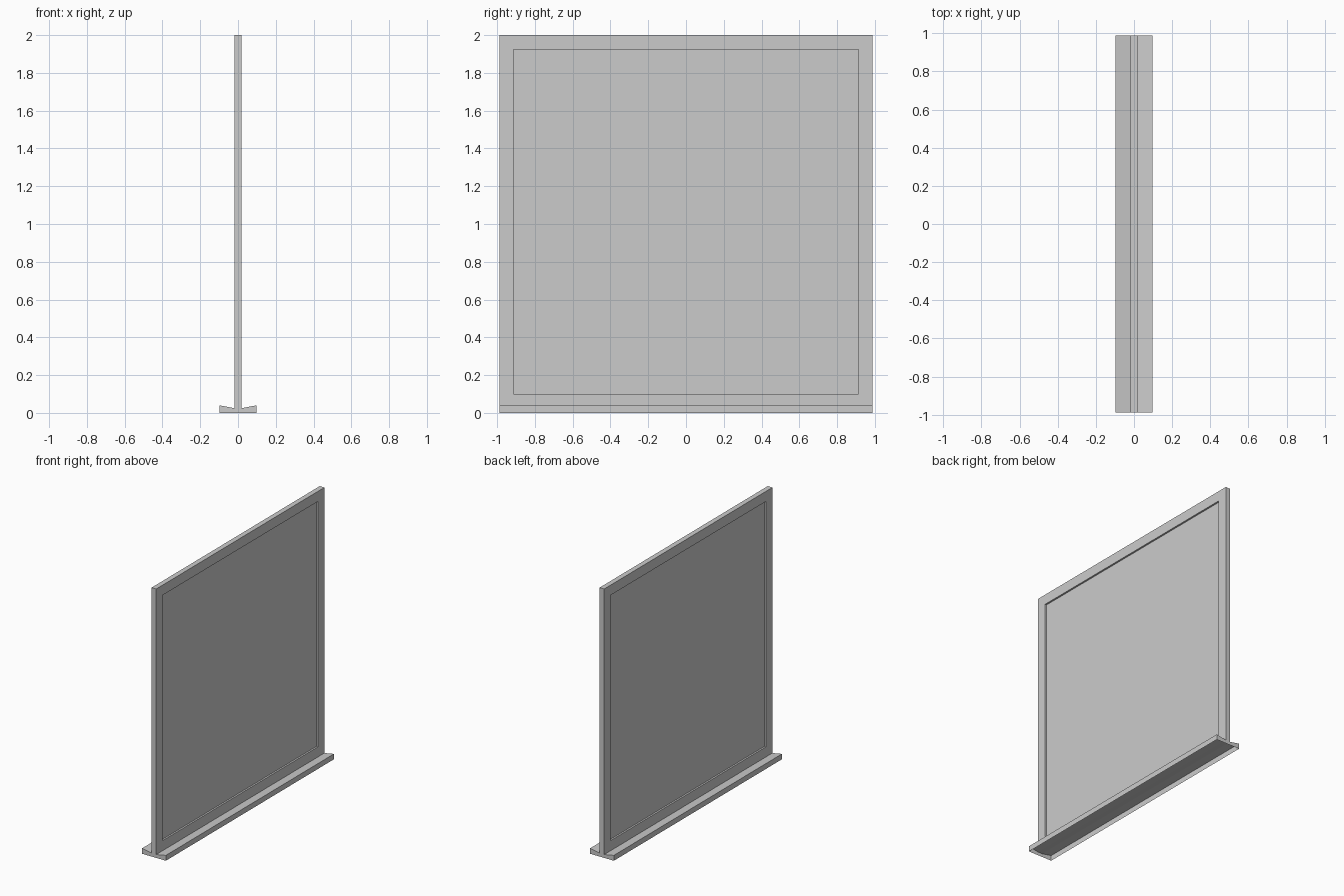
import bpy
import bmesh

cube = bpy.data.objects.get("Cube")
if cube:
    bpy.data.objects.remove(cube, do_unlink=True)

grey = bpy.data.materials.new("light_grey")
grey.use_nodes = True
colour = (0.6, 0.6, 0.6, 1)
grey.diffuse_color = colour
grey.node_tree.nodes["Principled BSDF"].inputs["Base Color"].default_value = colour

HALF = 0.988      # half length along y
THICK = 0.019     # half thickness of the screen
VALLEY = 0.025    # height where the screen meets the base


def finish(name, bm):
    mesh = bpy.data.meshes.new(name)
    bm.to_mesh(mesh)
    bm.free()
    mesh.materials.append(grey)
    obj = bpy.data.objects.new(name, mesh)
    bpy.context.collection.objects.link(obj)
    return obj


# Screen: a thin slab with a recessed pane on both broad sides
bm = bmesh.new()
bmesh.ops.create_cube(bm, size=1)
for v in bm.verts:
    v.co.x *= 2 * THICK
    v.co.y *= 2 * HALF
    v.co.z = 2 if v.co.z > 0 else VALLEY
for face in [f for f in bm.faces if abs(f.normal.x) > 0.9]:
    side = 1 if face.normal.x > 0 else -1
    bmesh.ops.inset_region(bm, faces=[face], thickness=0.106)
    bmesh.ops.inset_region(bm, faces=[face], thickness=0)
    for v in face.verts:
        v.co.x = side * (THICK - 0.013)
finish("screen", bm)

# Base: a hollow shell, open underneath, with its top sloping in to the screen
profile = [(-0.098, 0), (-0.098, 0.04), (-THICK, VALLEY),
           (THICK, VALLEY), (0.098, 0.04), (0.098, 0)]
bm = bmesh.new()
front = [bm.verts.new((x, -HALF, z)) for x, z in profile]
back = [bm.verts.new((x, HALF, z)) for x, z in profile]
for i in range(len(profile) - 1):
    bm.faces.new((front[i], front[i + 1], back[i + 1], back[i]))
bm.faces.new(front)
bm.faces.new(back)
bmesh.ops.recalc_face_normals(bm, faces=bm.faces[:])
finish("base", bm)
